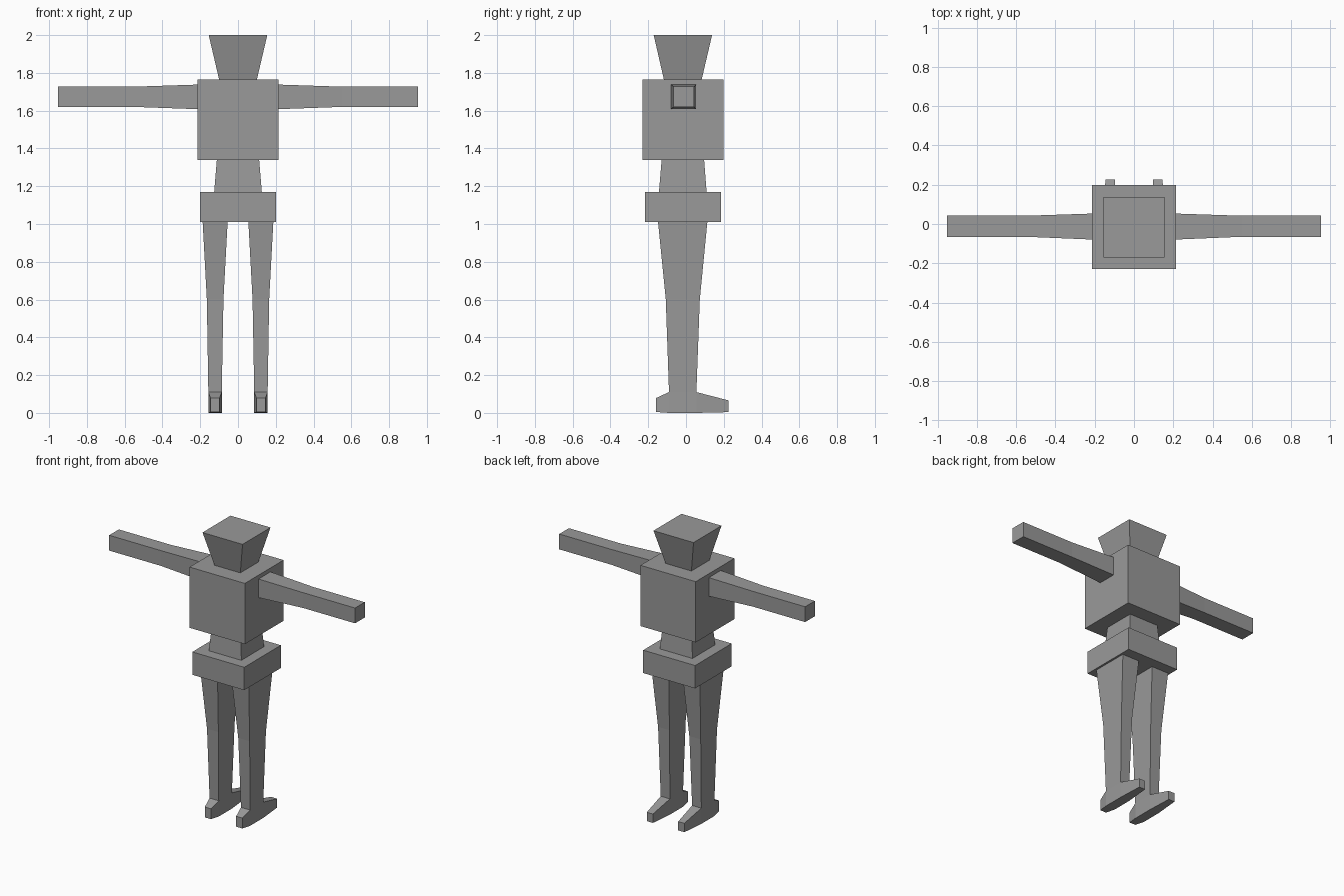
import bpy, bmesh
from mathutils import Vector

grey = bpy.data.materials.new("plain_grey")
grey.diffuse_color = (0.32, 0.32, 0.32, 1)


def loft(name, axis, sections):
    """Closed solid through rectangles (position, u0, u1, v0, v1) along an axis.
    u, v are the other two axes in x, y, z order."""
    bm = bmesh.new()
    rings = []
    for p, u0, u1, v0, v1 in sections:
        ring = []
        for u, v in ((u0, v0), (u1, v0), (u1, v1), (u0, v1)):
            co = [u, v]
            co.insert("xyz".index(axis), p)
            ring.append(bm.verts.new(Vector(co)))
        rings.append(ring)
    for a, b in zip(rings, rings[1:]):
        for i in range(4):
            j = (i + 1) % 4
            bm.faces.new((a[i], a[j], b[j], b[i]))
    bm.faces.new(rings[0])
    bm.faces.new(rings[-1])
    bmesh.ops.recalc_face_normals(bm, faces=bm.faces)
    me = bpy.data.meshes.new(name)
    bm.to_mesh(me)
    bm.free()
    me.materials.append(grey)
    ob = bpy.data.objects.new(name, me)
    bpy.context.collection.objects.link(ob)
    return ob


def mirrored(ob):
    """Mirror a limb to the other side of x = 0."""
    mod = ob.modifiers.new("mirror", "MIRROR")
    mod.use_axis[0] = True
    mod.use_mirror_merge = False


# Head, torso, waist and hips, stacked along z (joints sunk into the blocks)
loft("head", "z", [(1.75, -0.10, 0.10, -0.117, 0.083),
                   (1.765, -0.10, 0.10, -0.117, 0.083),
                   (2.0, -0.155, 0.155, -0.171, 0.138)])
loft("torso", "z", [(1.34, -0.214, 0.214, -0.23, 0.198),
                    (1.765, -0.214, 0.214, -0.23, 0.198)])
loft("waist", "z", [(1.16, -0.126, 0.126, -0.143, 0.109),
                    (1.17, -0.126, 0.126, -0.143, 0.109),
                    (1.34, -0.112, 0.112, -0.129, 0.096),
                    (1.35, -0.112, 0.112, -0.129, 0.096)])
loft("hips", "z", [(1.01, -0.201, 0.201, -0.218, 0.186),
                   (1.17, -0.201, 0.201, -0.218, 0.186)])

# Arms, tapering to the elbow and then straight
mirrored(loft("arm", "x", [(0.20, -0.079, 0.053, 1.608, 1.738),
                           (0.214, -0.079, 0.053, 1.608, 1.738),
                           (0.55, -0.065, 0.042, 1.62, 1.727),
                           (0.952, -0.065, 0.042, 1.62, 1.727)]))

# Legs, tapering to the knee and then more gently to the ankle
mirrored(loft("leg", "z", [(1.02, 0.055, 0.187, -0.148, 0.113),
                           (1.01, 0.055, 0.187, -0.148, 0.113),
                           (0.60, 0.077, 0.165, -0.107, 0.073),
                           (0.11, 0.086, 0.157, -0.09, 0.055),
                           (0.10, 0.09, 0.153, -0.085, 0.05)]))

# Feet, with narrower heel and toe ends
mirrored(loft("foot", "y", [(-0.16, 0.098, 0.145, 0.005, 0.078),
                            (-0.09, 0.086, 0.157, 0.0, 0.11),
                            (0.055, 0.086, 0.157, 0.0, 0.11),
                            (0.226, 0.098, 0.145, 0.004, 0.066)]))
